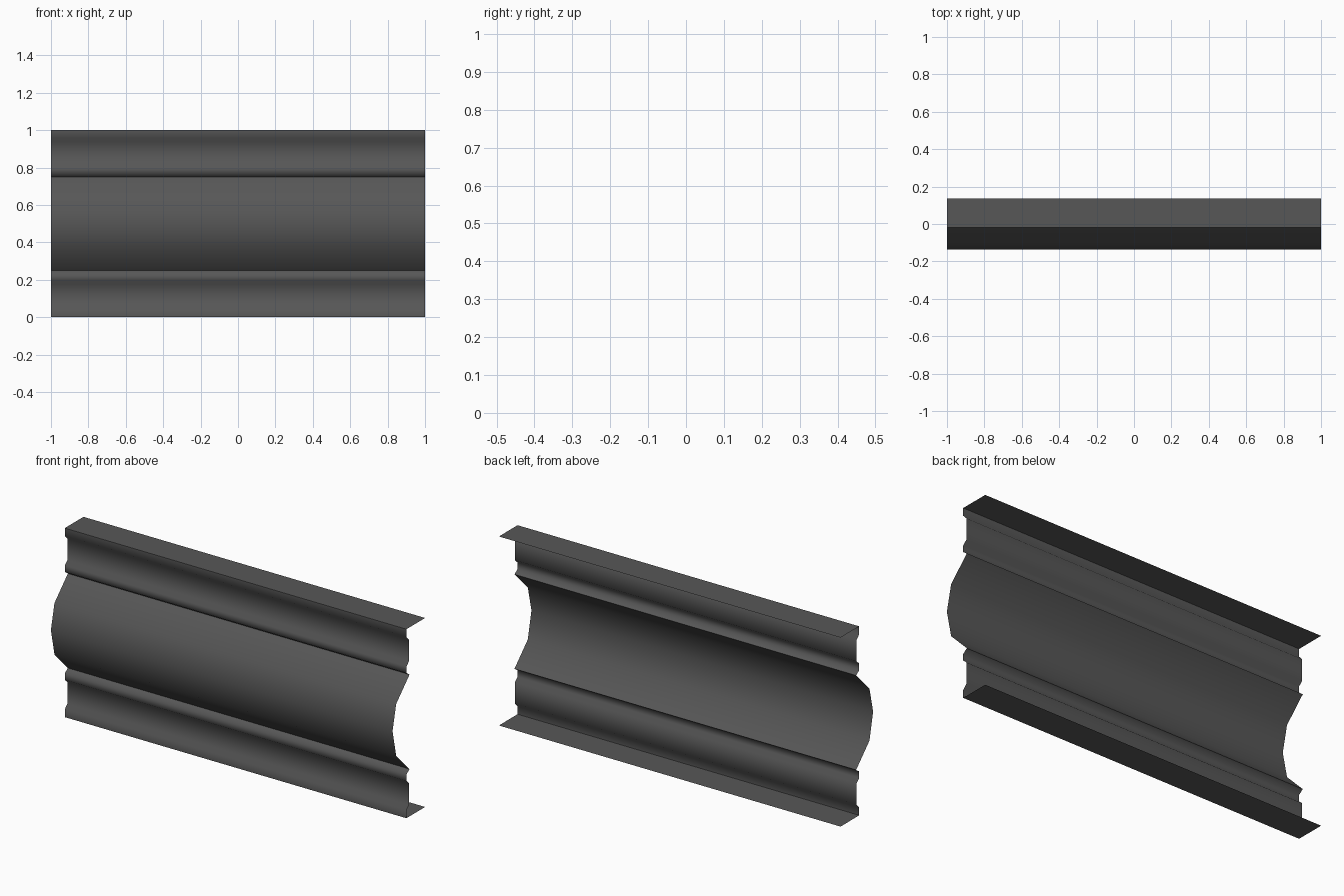
import bpy
import bmesh
import math

if "Cube" in bpy.data.objects:
    bpy.data.objects.remove(bpy.data.objects["Cube"])

# Upper half of the sheet's cross-section (y, z), from the rear lip to the bulge
half = [
    (0.136, 1.0), (-0.02, 1.0),        # top flange
    (-0.02, 0.959), (0.002, 0.936),    # upper rib into groove
    (0.002, 0.823), (-0.02, 0.803),    # groove into lower rib
    (-0.02, 0.768), (0.006, 0.75),     # notch above the bulge
    (-0.106, 0.637), 
]
# Mirror about mid-height, with the bulge crest in the middle
profile = half + [(-0.136, 0.505)] + [(y, 1 - z) for y, z in reversed(half)]

# Single dark grey colour
grey = bpy.data.materials.new("dark grey metal")
grey.diffuse_color = (0.095, 0.095, 0.095, 1)
grey.use_nodes = True
grey.node_tree.nodes["Principled BSDF"].inputs["Base Color"].default_value = grey.diffuse_color

# Extrude the profile along x as an open sheet
bm = bmesh.new()
left = [bm.verts.new((-1, y, z)) for y, z in profile]
right = [bm.verts.new((1, y, z)) for y, z in profile]
for i in range(len(profile) - 1):
    bm.faces.new((left[i], left[i + 1], right[i + 1], right[i]))

mesh = bpy.data.meshes.new("profiled_panel")
bm.to_mesh(mesh)
bm.free()
mesh.materials.append(grey)
panel = bpy.data.objects.new("profiled_panel", mesh)
bpy.context.collection.objects.link(panel)

# Smooth ribs and bulge, crisp flange corners and notches
bpy.context.view_layer.objects.active = panel
panel.select_set(True)
bpy.ops.object.shade_smooth_by_angle(angle=math.radians(65))
